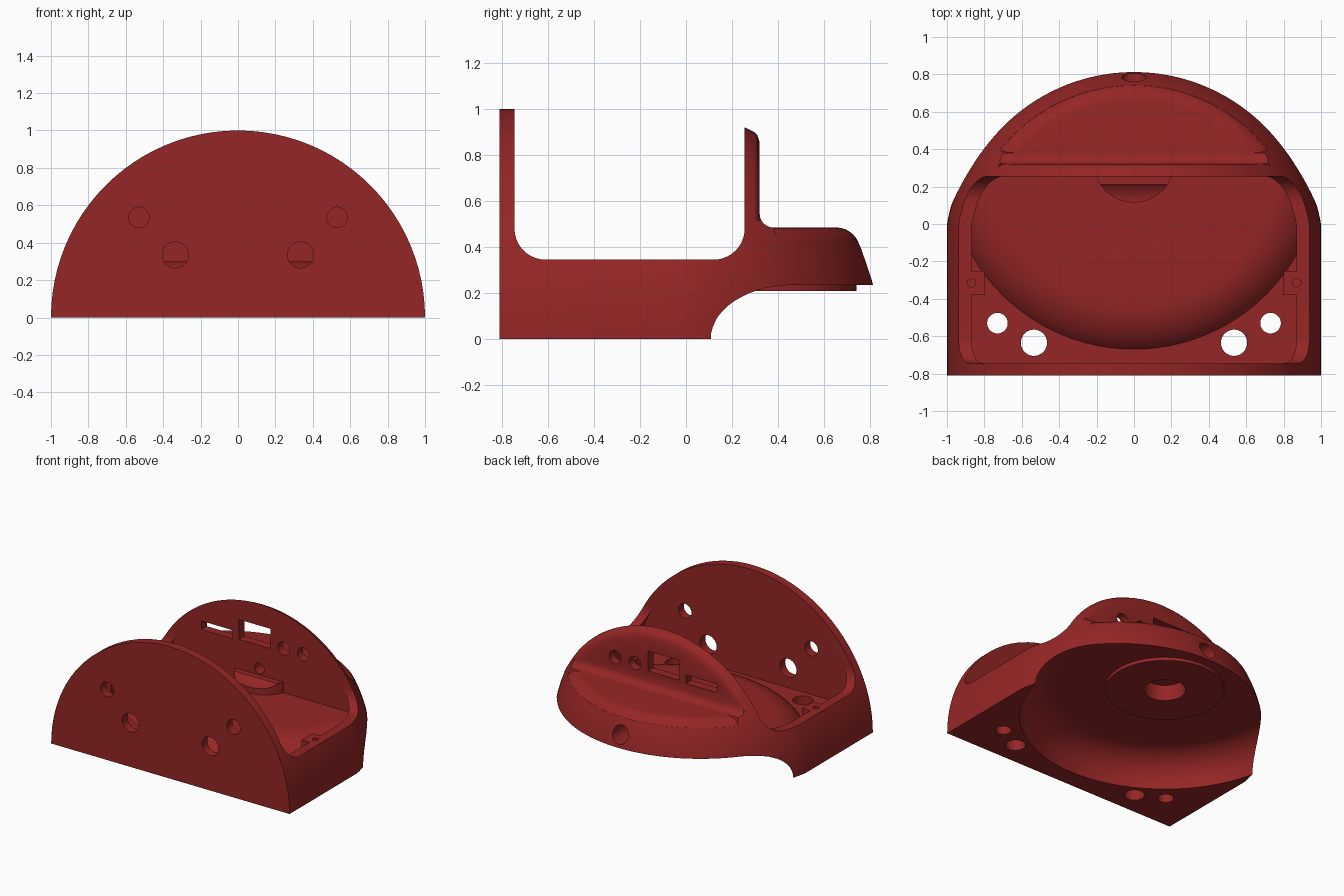
import bpy, bmesh, math
from math import pi, cos, sin, sqrt

if "Cube" in bpy.data.objects:
    bpy.data.objects.remove(bpy.data.objects["Cube"])

SEG = 96
red = bpy.data.materials.new("dark_red")
red.diffuse_color = (0.30, 0.019, 0.019, 1)
red.use_nodes = True
red.node_tree.nodes["Principled BSDF"].inputs["Base Color"].default_value = red.diffuse_color


def finish(name, bm):
    bmesh.ops.remove_doubles(bm, verts=bm.verts, dist=1e-5)
    bmesh.ops.recalc_face_normals(bm, faces=bm.faces)
    me = bpy.data.meshes.new(name)
    bm.to_mesh(me)
    bm.free()
    me.materials.append(red)
    ob = bpy.data.objects.new(name, me)
    bpy.context.collection.objects.link(ob)
    return ob


def lathe(name, prof, axis, cy=0.0, a0=0.0, a1=2 * pi):
    """Turn a closed (radius, height) profile about the y axis or an upright axis at y = cy."""
    bm = bmesh.new()
    full = a1 - a0 > 6.28
    steps = SEG if full else SEG // 2
    rings = []
    for i in range(steps if full else steps + 1):
        t = a0 + (a1 - a0) * i / steps
        rings.append([bm.verts.new((r * cos(t), h, r * sin(t)) if axis == 'Y'
                                   else (r * cos(t), cy + r * sin(t), h)) for r, h in prof])
    n = len(prof)
    for i in range(steps):
        A, B = rings[i], rings[(i + 1) % len(rings)]
        for j in range(n):
            k = (j + 1) % n
            a, b = prof[j][0], prof[k][0]
            if a == 0 and b == 0:
                continue
            if a == 0:
                bm.faces.new((A[j], A[k], B[k]))
            elif b == 0:
                bm.faces.new((A[j], A[k], B[j]))
            else:
                bm.faces.new((A[j], A[k], B[k], B[j]))
    if not full:
        bm.faces.new(rings[0])
        bm.faces.new(rings[-1])
    return finish(name, bm)


def prism(name, prof, x0=-1.3, x1=1.3):
    """Extrude a (y, z) profile along x."""
    bm = bmesh.new()
    f = bm.faces.new([bm.verts.new((x0, y, z)) for y, z in prof])
    g = bmesh.ops.extrude_face_region(bm, geom=[f])["geom"]
    bmesh.ops.translate(bm, vec=(x1 - x0, 0, 0),
                        verts=[v for v in g if isinstance(v, bmesh.types.BMVert)])
    return finish(name, bm)


def box(name, x0, x1, y0, y1, z0, z1):
    return prism(name, [(y0, z0), (y1, z0), (y1, z1), (y0, z1)], x0, x1)


def rod(name, axis, x, c, r, lo, hi):
    """Cylinder along y (c is z) or along z (c is y)."""
    ob = lathe(name, [(0, lo), (r, lo), (r, hi), (0, hi)], axis, c if axis == 'Z' else 0)
    ob.location = (x, 0, 0) if axis == 'Z' else (x, 0, c)
    return ob


def arc(cx, cy, r, d0, d1, n=10):
    return [(cx + r * cos(math.radians(d0 + (d1 - d0) * i / n)),
             cy + r * sin(math.radians(d0 + (d1 - d0) * i / n))) for i in range(n + 1)]


def boolean(target, tool, op='DIFFERENCE'):
    bpy.context.view_layer.update()
    m = target.modifiers.new("bool", 'BOOLEAN')
    m.operation, m.solver, m.object = op, 'EXACT', tool
    bpy.context.view_layer.objects.active = target
    bpy.ops.object.modifier_apply(modifier=m.name)
    bpy.data.objects.remove(tool)


# Outer body: half drum with a ball-shaped back end
C, R = -0.175, 1.015
a_start = math.asin(1 / R)
balls = [(R * sin(a_start * (1 - i / 32)), C + R * cos(a_start * (1 - i / 32))) for i in range(32)]
body = lathe("housing", [(0, -.81), (1, -.81)] + balls + [(0, C + R)], 'Y', a1=pi)

# Saddle opening between front panel and back panel
boolean(body, prism("saddle_cut", [(-.745, 1.3)] + arc(-.61, .48, .135, 180, 270)
                    + arc(.12, .48, .135, 270, 360) + [(.255, 1.3)]))

# Rear deck with a rounded rim and a fillet against the back panel
deck = lathe("deck_cut", [(0, 1.2), (0, .485), (.83, .485), (.85, .4825), (.868, .477), (.885, .467),
                          (.9, .455), (.91, .444), (.916, .435), (1.4, .435), (1.4, 1.2)], 'Z', C)
boolean(deck, prism("deck_limit", [(.32, 1.1)] + arc(.38, .545, .06, 180, 270)
                    + [(.41, .40), (1.1, .40), (1.1, 1.1)]), 'INTERSECT')
boolean(body, deck)

# Rounded top edge of the back panel
boolean(body, lathe("panel_round", [(.913, .275), (.903, .295), (.886, .31), (.85, .322),
                                    (1.1, .322), (1.1, .275)], 'Y', a0=.62, a1=pi - .62))

# Inner pocket, leaving the floor, the domed floor, the round boss and two screw tabs
ri = .95
shell = []
y0 = C + sqrt(ri ** 2 - .935 ** 2)
for i in range(13):
    y = y0 + (.255 - y0) * i / 12
    shell.append((sqrt(ri ** 2 - (y - C) ** 2), y))
pocket = lathe("pocket_cut", [(0, -.745), (.935, -.745)] + shell + [(0, .255)], 'Y', a1=pi)
boolean(pocket, box("floor_block", -1.2, 1.2, -1, 1, -.2, .187))
boolean(pocket, lathe("dome_block", [(0, -.1), (1.065, -.1)] + arc(.765, 0, .30, 0, 90, 14)
                      + [(0, .30)], 'Z', .33))
boolean(pocket, rod("boss_block", 'Z', 0, .33, .215, .1, .38))
for s in (-1, 1):
    boolean(pocket, box("tab_block", min(s * .8, s * 1.1), max(s * .8, s * 1.1), -.38, -.25, .1, .344))
boolean(body, pocket)

# Round dish underneath with a disc and a centre socket
boolean(body, lathe("dish_cut", [(0, -.2), (1.0, -.2)] + arc(.765, 0, .235, 0, 90, 14)
                    + [(0, .235)], 'Z', .33))
boolean(body, rod("base_disc", 'Z', 0, .33, .41, .21, .26), 'UNION')
boolean(body, rod("socket_cut", 'Z', 0, .33, .143, .1, .33))

# Mirrored holes in front panel, floor and screw tabs
for s in (-1, 1):
    boolean(body, rod("hole", 'Y', s * .53, .535, .055, -1, -.6))
    boolean(body, rod("hole", 'Y', s * .335, .335, .07, -1, -.7))
    boolean(body, rod("hole", 'Z', s * .73, -.53, .055, -.2, .3))
    boolean(body, rod("hole", 'Z', s * .535, -.635, .07, -.2, .3))
    boolean(body, rod("hole", 'Z', s * .87, -.315, .022, .25, .5))

# Back panel: two round holes, two slots, cable hole; cable outlet in the rear wall
for x in (.205, .37):
    boolean(body, rod("hole", 'Y', x, .635, .05, .2, .45))
boolean(body, box("tall_slot", -.17, .095, .2, .45, .605, .755))
boolean(body, box("flat_slot", -.485, -.225, .2, .45, .595, .66))
boolean(body, rod("cable_hole", 'Y', 0, .43, .04, .2, .5))
boolean(body, rod("cable_outlet", 'Y', 0, .325, .065, .62, 1))

bpy.ops.object.select_all(action='DESELECT')
body.select_set(True)
bpy.context.view_layer.objects.active = body
bpy.ops.object.shade_smooth_by_angle(angle=math.radians(25))
